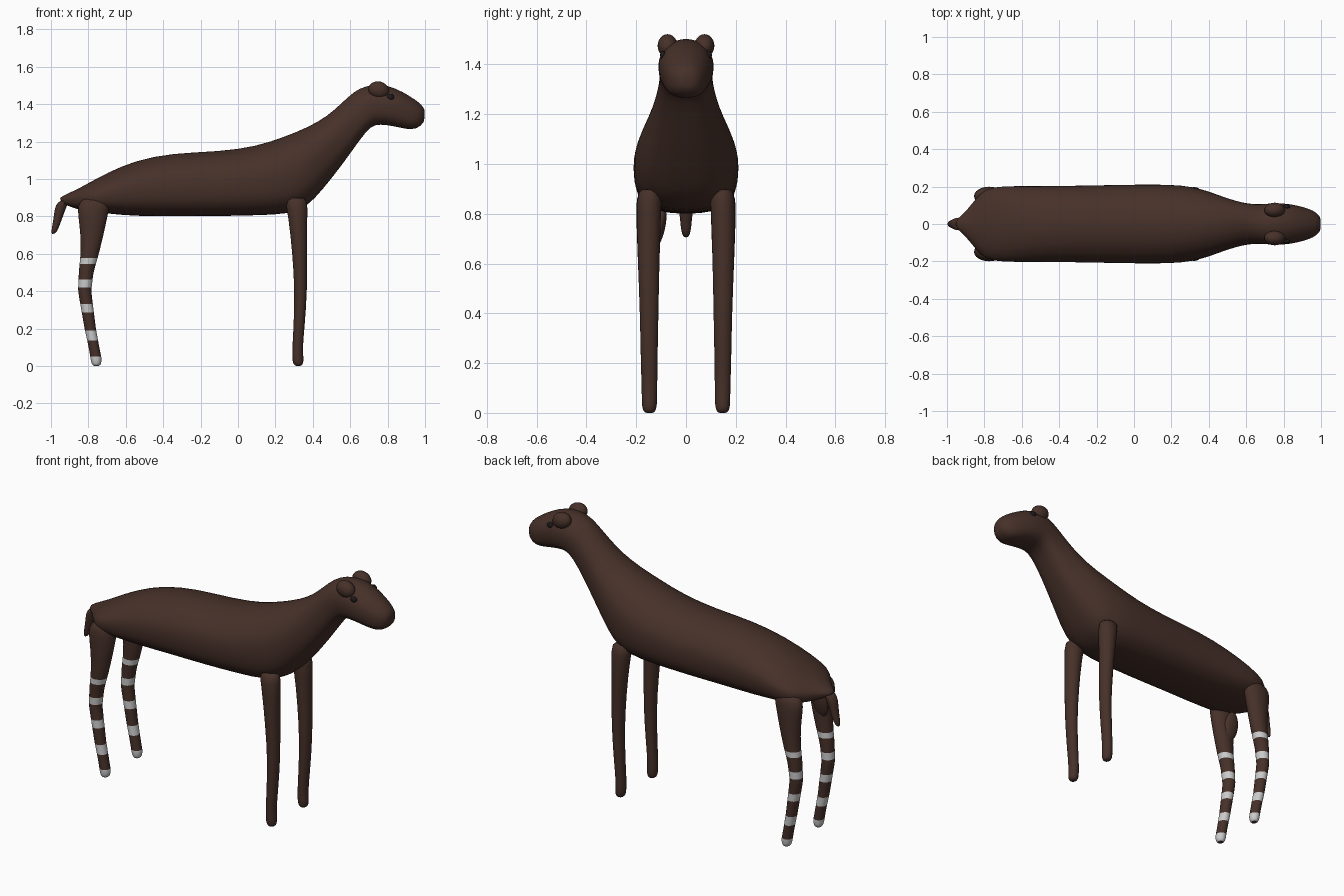
import bpy, bmesh, math
from mathutils import Vector

if "Cube" in bpy.data.objects:
    bpy.data.objects.remove(bpy.data.objects["Cube"])


def material(name, rgb):
    m = bpy.data.materials.new(name)
    m.diffuse_color = (*rgb, 1)
    m.use_nodes = True
    m.node_tree.nodes["Principled BSDF"].inputs["Base Color"].default_value = m.diffuse_color
    return m


BROWN = material("brown_coat", (0.062, 0.030, 0.022))
WHITE = material("white_stripe", (0.58, 0.58, 0.55))
DARK = material("dark_eye", (0.012, 0.010, 0.010))


def loft(name, rings, mats, pick=None, levels=1):
    """Skin a list of closed rings, cap both ends, smooth the result."""
    bm = bmesh.new()
    loops = [[bm.verts.new(p) for p in ring] for ring in rings]
    n = len(loops[0])
    for a, b in zip(loops, loops[1:]):
        for i in range(n):
            j = (i + 1) % n
            bm.faces.new((a[i], a[j], b[j], b[i]))
    for loop in (loops[0], loops[-1]):
        mid = bm.verts.new(sum((v.co for v in loop), Vector()) / n)
        for i in range(n):
            bm.faces.new((loop[i], loop[(i + 1) % n], mid))
    bmesh.ops.recalc_face_normals(bm, faces=bm.faces)
    for f in bm.faces:
        f.smooth = True
        if pick:
            f.material_index = pick(f.calc_center_median())
    me = bpy.data.meshes.new(name)
    bm.to_mesh(me)
    bm.free()
    for m in mats:
        me.materials.append(m)
    ob = bpy.data.objects.new(name, me)
    bpy.context.collection.objects.link(ob)
    if levels:
        s = ob.modifiers.new("smooth", 'SUBSURF')
        s.levels = s.render_levels = levels
    return ob


def section(top, bottom, w, n=28):
    """Body ring between a top and a bottom point, fuller underneath."""
    t, b = Vector((top[0], 0, top[1])), Vector((bottom[0], 0, bottom[1]))
    c, up = (t + b) / 2, (t - b) / 2
    pts = []
    for i in range(n):
        a = 2 * math.pi * i / n
        ca, sa = math.cos(a), math.sin(a)
        e = 1.0 if sa > 0 else 0.74
        y = math.copysign(abs(ca) ** e, ca) * w
        h = math.copysign(abs(sa) ** e, sa)
        pts.append(c + up * h + Vector((0, y, 0)))
    return pts


# Body, neck and head in one skin: top point, bottom point, half width
BODY = [
    ((-.955, .900), (-.940, .870), .025), ((-.91, .922), (-.90, .852), .06),
    ((-.85, .950), (-.85, .835), .13), ((-.80, .978), (-.80, .825), .19),
    ((-.70, 1.033), (-.70, .815), .205), ((-.55, 1.10), (-.55, .80), .203),
    ((-.35, 1.14), (-.35, .80), .205), ((-.10, 1.147), (-.10, .80), .21),
    ((.10, 1.175), (.10, .805), .213), ((.25, 1.227), (.27, .81), .21),
    ((.38, 1.28), (.37, .85), .185), ((.48, 1.338), (.45, .94), .15),
    ((.56, 1.412), (.55, 1.065), .12), ((.62, 1.468), (.645, 1.20), .105),
    ((.68, 1.498), (.71, 1.285), .107), ((.76, 1.508), (.76, 1.292), .113),
    ((.84, 1.488), (.83, 1.283), .108), ((.92, 1.443), (.90, 1.265), .09),
    ((.97, 1.408), (.955, 1.265), .072), ((1.0, 1.375), (.995, 1.30), .04),
]
loft("body_and_head", [section(*r) for r in BODY], [BROWN])


def leg(name, keys, side, bands=()):
    """Leg from (z, x, y, radius x, radius y) keys, split at the stripe edges."""
    zs = {k[0] for k in keys} | {z for band in bands for z in band}
    zs |= {z + d for band in bands for z in band for d in (-.004, .004)
           if 0.01 < z < .8}
    rings = []
    for z in sorted(zs):
        z = min(max(z, keys[0][0]), keys[-1][0])
        lo, hi = next((a, b) for a, b in zip(keys, keys[1:]) if a[0] <= z <= b[0])
        f = (z - lo[0]) / (hi[0] - lo[0])
        x, y, rx, ry = (lo[i] + (hi[i] - lo[i]) * f for i in range(1, 5))
        rings.append([(x + rx * math.cos(t), side * y + ry * math.sin(t), z)
                      for t in (2 * math.pi * i / 16 for i in range(16))])
    return loft(name, rings, [BROWN, WHITE],
                lambda c: int(any(a < c.z < b for a, b in bands)) if bands else 0)


FRONT = [(0, .322, .147, .016, .018), (.012, .322, .147, .028, .028),
         (.04, .320, .147, .031, .031), (.10, .318, .147, .028, .032),
         (.20, .326, .148, .030, .034), (.40, .337, .148, .034, .038),
         (.60, .330, .150, .040, .044), (.80, .320, .150, .051, .050),
         (.90, .310, .145, .065, .052)]
HIND = [(0, -.757, .147, .016, .018), (.012, -.757, .147, .027, .028),
        (.04, -.759, .147, .030, .031), (.10, -.770, .147, .029, .032),
        (.20, -.790, .148, .031, .034), (.40, -.820, .148, .036, .038),
        (.50, -.812, .149, .040, .041), (.60, -.793, .150, .050, .044),
        (.70, -.780, .150, .062, .048), (.80, -.776, .150, .080, .051),
        (.86, -.772, .148, .088, .053), (.90, -.755, .14, .075, .045)]
STRIPES = [(0, .05), (.135, .19), (.285, .33), (.42, .462), (.545, .577)]
for side, word in ((-1, "right"), (1, "left")):
    leg("front_leg_" + word, FRONT, side)
    leg("hind_leg_" + word, HIND, side, STRIPES)

# Tail
TAIL = [(-.915, .895, .035), (-.94, .875, .036), (-.952, .83, .032),
        (-.966, .775, .024), (-.980, .725, .020), (-.985, .707, .010)]
loft("tail", [[(x + r * math.cos(t), r * math.sin(t), z + .3 * r * math.cos(t))
               for t in (2 * math.pi * i / 12 for i in range(12))]
              for x, z, r in TAIL], [BROWN])


def blob(name, loc, scale, mat, rot=(0, 0, 0)):
    bpy.ops.mesh.primitive_uv_sphere_add(segments=24, ring_count=14, radius=1,
                                         location=loc, rotation=rot)
    ob = bpy.context.object
    ob.name = name
    ob.scale = scale
    ob.data.materials.append(mat)
    bpy.ops.object.shade_smooth()


# Ears and eyes
for s, word in ((-1, "right"), (1, "left")):
    blob("ear_" + word, (.752, s * .074, 1.475), (.056, .040, .046), BROWN, (0, .25, 0))
    blob("eye_" + word, (.815, s * .092, 1.438), (.020, .012, .017), DARK)

# Loose skin fold inside one hind leg
blob("skin_fold", (-.80, -.105, .75), (.045, .022, .085), BROWN, (-.2, 0, 0))
